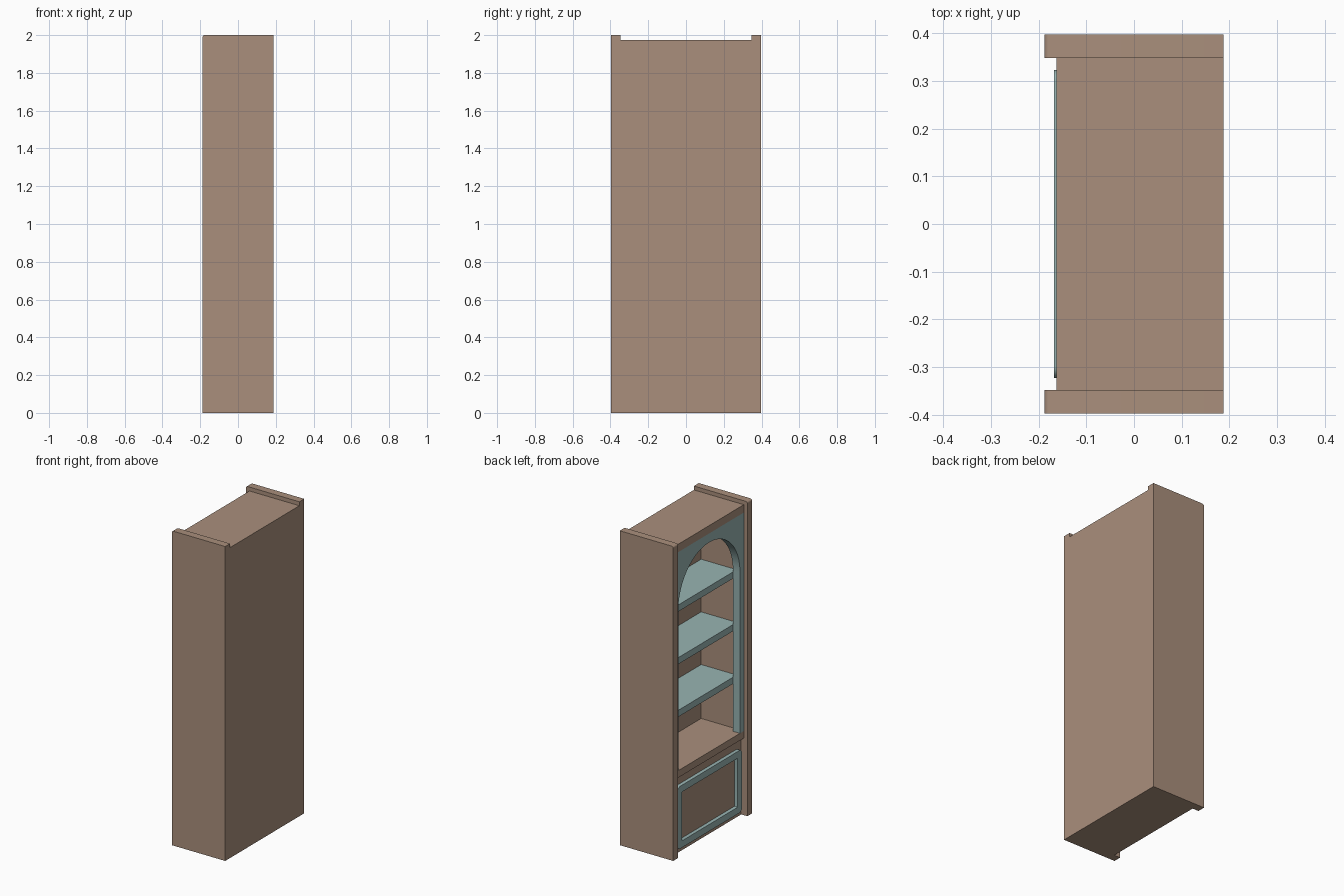
import bpy
import bmesh
from math import sin, cos, pi, radians

cube = bpy.data.objects.get("Cube")
if cube:
    bpy.data.objects.remove(cube, do_unlink=True)


def material(name, rgb):
    m = bpy.data.materials.new(name)
    m.use_nodes = True
    m.diffuse_color = (*rgb, 1)
    m.node_tree.nodes["Principled BSDF"].inputs["Base Color"].default_value = (*rgb, 1)
    return m


brown = material("warm_brown", (0.40, 0.275, 0.202))
blue = material("grey_blue", (0.314, 0.455, 0.445))


def finish(name, bm, mat, smooth=False):
    bmesh.ops.recalc_face_normals(bm, faces=bm.faces)
    mesh = bpy.data.meshes.new(name)
    bm.to_mesh(mesh)
    bm.free()
    obj = bpy.data.objects.new(name, mesh)
    bpy.context.collection.objects.link(obj)
    mesh.materials.append(mat)
    if smooth:
        bpy.ops.object.select_all(action="DESELECT")
        obj.select_set(True)
        bpy.context.view_layer.objects.active = obj
        bpy.ops.object.shade_smooth_by_angle(angle=radians(30))
    return obj


def prism(name, points, offset, mat, smooth=False):
    """Extrude a flat outline of 3D points along an offset."""
    bm = bmesh.new()
    face = bm.faces.new([bm.verts.new(p) for p in points])
    new = bmesh.ops.extrude_face_region(bm, geom=[face], use_keep_orig=True)["geom"]
    bmesh.ops.translate(bm, vec=offset,
                        verts=[v for v in new if isinstance(v, bmesh.types.BMVert)])
    return finish(name, bm, mat, smooth)


def box(name, x0, x1, half_y, z0, z1, mat):
    outline = [(x0, -half_y, z0), (x1, -half_y, z0), (x1, -half_y, z1), (x0, -half_y, z1)]
    return prism(name, outline, (0, 2 * half_y, 0), mat)


def rounded_rect(half_y, z0, z1, r, steps=6):
    corners = [(half_y - r, z1 - r), (r - half_y, z1 - r),
               (r - half_y, z0 + r), (half_y - r, z0 + r)]
    return [(cy + r * cos(a), cz + r * sin(a))
            for k, (cy, cz) in enumerate(corners)
            for a in [(k + i / steps) * pi / 2 for i in range(steps + 1)]]


END = 0.188      # half depth of the end panels
INNER = 0.348    # half width between the end panels
FACE = -0.163    # open face of the carcass
BACK = 0.137     # inner face of the back
MID = 0.535      # top of the middle board

# End panels with a rounded upper edge on the open side
R = 0.012
arc = [(-END + R - R * sin(a), 2 - R + R * cos(a)) for a in [i * pi / 12 for i in range(7)]]
side = [(-END, 0), (END, 0), (END, 2)] + arc
for name, y in (("left_end_panel", INNER), ("right_end_panel", -INNER - 0.049)):
    prism(name, [(x, y, z) for x, z in side], (0, 0.049, 0), brown, True)

# Carcass boards and the closed base cabinet
box("back_board", BACK, END, INNER, 0.49, 1.975, brown)
box("top_board", FACE, BACK, INNER, 1.925, 1.975, brown)
box("middle_board", FACE, BACK, INNER, 0.49, MID, brown)
box("base_cabinet", -0.145, END, INNER, 0, 0.49, brown)

# Shelves
for i in range(3):
    top = 0.878 + 0.335 * i
    box(f"shelf_{i + 1}", -0.113, BACK, INNER, top - 0.042, top, blue)

# Arched face frame
RADIUS, SPRING = 0.31, 1.558
arch = [(RADIUS * cos(a), SPRING + RADIUS * sin(a)) for a in [i * pi / 32 for i in range(33)]]
outline = ([(-INNER, MID), (-INNER, 1.925), (INNER, 1.925), (INNER, MID), (RADIUS, MID)]
           + arch + [(-RADIUS, MID)])
prism("arched_frame", [(FACE, y, z) for y, z in outline], (0.05, 0, 0), blue, True)

# Raised door moulding with rounded corners
bm = bmesh.new()
outer = rounded_rect(0.323, 0.035, 0.432, 0.025)
inner = rounded_rect(0.28, 0.078, 0.389, 0.004)
loops = [[bm.verts.new((x, y, z)) for y, z in pts]
         for x, pts in ((-0.145, outer), (-0.168, outer), (-0.168, inner), (-0.145, inner))]
count = len(outer)
for k in range(4):
    a, b = loops[k], loops[(k + 1) % 4]
    for i in range(count):
        j = (i + 1) % count
        bm.faces.new((a[i], a[j], b[j], b[i]))
finish("door_moulding", bm, blue, True)
